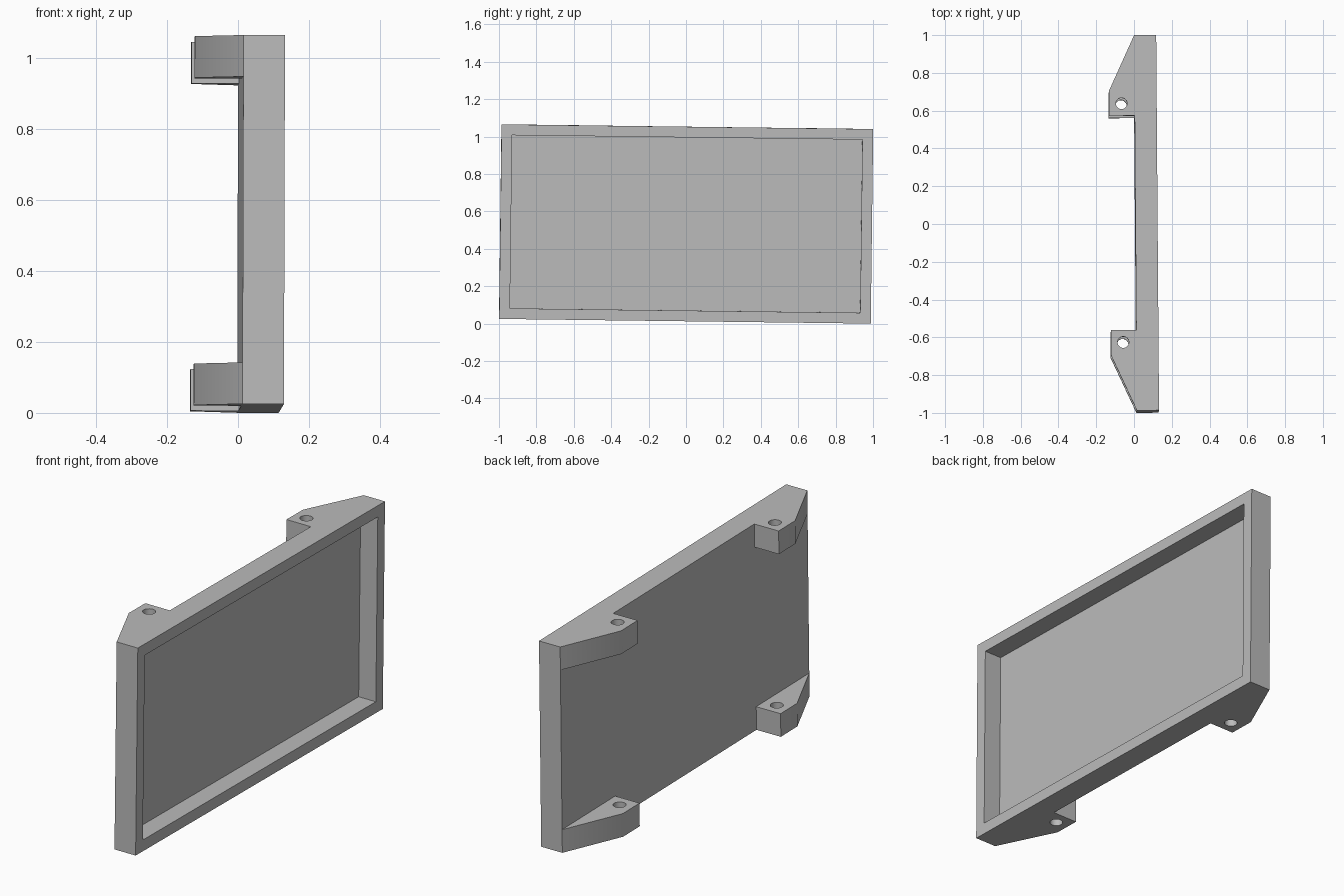
import bpy
import bmesh
from math import cos, sin, tau
from mathutils import Matrix

cube = bpy.data.objects.get("Cube")
if cube:
    bpy.data.objects.remove(cube, do_unlink=True)

grey = bpy.data.materials.new("plain grey")
grey.use_nodes = True
colour = (0.5, 0.5, 0.5, 1)
grey.diffuse_color = colour
grey.node_tree.nodes["Principled BSDF"].inputs["Base Color"].default_value = colour

HALF_L, HALF_H = 0.9935, 0.52       # half length (y) and half height (z)
BACK, FACE = 0.0065, 0.1235         # back and open face of the tray (x)
CLIP_H, CLIP_X = 0.117, -0.1285     # bracket height and outermost x
RIM, PANEL = 0.057, 0.022           # rim width and back panel thickness


def prism(name, outline, z0, z1):
    """Extrude an (x, y) outline between two heights."""
    bm = bmesh.new()
    face = bm.faces.new([bm.verts.new((x, y, z0)) for x, y in outline])
    grown = bmesh.ops.extrude_face_region(bm, geom=[face])["geom"]
    verts = [g for g in grown if isinstance(g, bmesh.types.BMVert)]
    bmesh.ops.translate(bm, verts=verts, vec=(0, 0, z1 - z0))
    bmesh.ops.recalc_face_normals(bm, faces=bm.faces)
    mesh = bpy.data.meshes.new(name)
    bm.to_mesh(mesh)
    bm.free()
    mesh.materials.append(grey)
    obj = bpy.data.objects.new(name, mesh)
    bpy.context.collection.objects.link(obj)
    return obj


def box(name, x0, x1, half_y, half_z):
    outline = [(x0, -half_y), (x1, -half_y), (x1, half_y), (x0, half_y)]
    return prism(name, outline, -half_z, half_z)


def combine(target, tool, operation):
    """Apply a boolean and discard the tool."""
    tool.hide_render = True
    mod = target.modifiers.new(operation.lower(), "BOOLEAN")
    mod.object, mod.operation, mod.solver = tool, operation, "EXACT"
    bpy.context.view_layer.objects.active = target
    bpy.ops.object.modifier_apply(modifier=mod.name)
    bpy.data.objects.remove(tool, do_unlink=True)


# Shallow tray
tray = box("tray", BACK, FACE, HALF_L, HALF_H)

# Four tapered corner brackets on the back
for side in (-1, 1):
    for low in (-HALF_H, HALF_H - CLIP_H):
        outline = [(BACK + 0.01, HALF_L), (BACK, HALF_L), (CLIP_X, 0.70),
                   (CLIP_X, 0.567), (BACK + 0.01, 0.567)]
        bracket = prism("bracket", [(x, side * y) for x, y in outline],
                        low, low + CLIP_H)
        combine(tray, bracket, "UNION")

# Recess behind the rim
recess = box("recess_cutter", BACK + PANEL, FACE + 0.1, HALF_L - RIM, HALF_H - RIM)
combine(tray, recess, "DIFFERENCE")

# Screw holes through the brackets
for side in (-1, 1):
    circle = [(-0.063 + 0.03 * cos(tau * i / 32),
               side * 0.632 + 0.03 * sin(tau * i / 32)) for i in range(32)]
    combine(tray, prism("hole_cutter", circle, -1, 1), "DIFFERENCE")

# Merge flat faces, then set the slight tilt and the height
bm = bmesh.new()
bm.from_mesh(tray.data)
bmesh.ops.remove_doubles(bm, verts=bm.verts, dist=0.0001)
bmesh.ops.dissolve_limit(bm, angle_limit=0.01, verts=bm.verts, edges=bm.edges)
tilt = (Matrix.Rotation(0.0075, 4, "Z") @ Matrix.Rotation(0.003, 4, "Y")
        @ Matrix.Rotation(-0.0126, 4, "X"))
bmesh.ops.transform(bm, matrix=tilt, verts=bm.verts)
lowest = min(v.co.z for v in bm.verts)
bmesh.ops.translate(bm, verts=bm.verts, vec=(0, 0, -lowest))
bm.to_mesh(tray.data)
bm.free()

bpy.ops.object.select_all(action="DESELECT")
tray.select_set(True)
bpy.context.view_layer.objects.active = tray
bpy.ops.object.shade_smooth_by_angle(angle=0.5)
